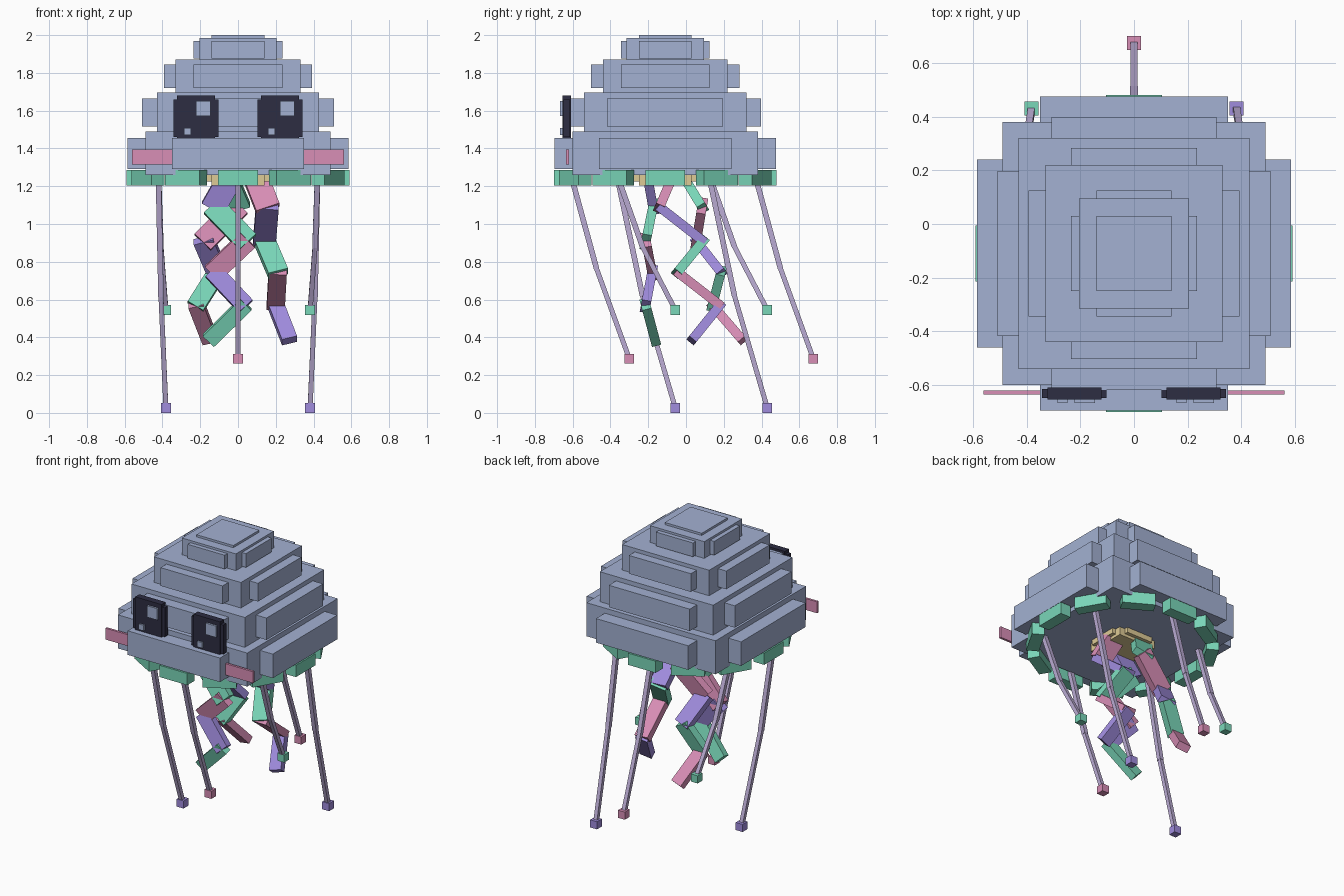
import bpy, math
from mathutils import Vector, Matrix

if "Cube" in bpy.data.objects:
    bpy.data.objects.remove(bpy.data.objects["Cube"])

CY = -0.11  # y of the bell axis


def material(name, r, g, b):
    m = bpy.data.materials.new(name)
    lin = [((c / 255 + 0.055) / 1.055) ** 2.4 for c in (r, g, b)]
    m.diffuse_color = (*lin, 1)
    m.use_nodes = True
    m.node_tree.nodes["Principled BSDF"].inputs["Base Color"].default_value = m.diffuse_color
    return m


BLUE = material("bell_blue", 163, 177, 210)
GREEN = material("mint_green", 122, 215, 185)
PINK = material("pink", 216, 142, 182)
PURPLE = material("violet", 160, 140, 222)
LILAC = material("pale_lilac", 186, 171, 211)
TAN = material("sand", 222, 203, 150)
DARK = material("eye_dark", 45, 45, 66)


def box(name, mat, centre, size, rot=None):
    """Box with given centre, full size and optional 3x3 rotation."""
    bpy.ops.mesh.primitive_cube_add(size=1)
    o = bpy.context.object
    o.name = name
    r = (rot or Matrix.Identity(3)).to_4x4()
    o.data.transform(Matrix.Translation(centre) @ r @ Matrix.Diagonal((*size, 1)))
    o.data.materials.append(mat)
    return o


def span(name, mat, x0, x1, y0, y1, z0, z1):
    return box(name, mat, ((x0 + x1) / 2, (y0 + y1) / 2, (z0 + z1) / 2),
               (x1 - x0, y1 - y0, z1 - z0))


def bar(name, mat, a, b, width, thick, extra=0.0):
    """Box running from a to b, its width kept close to the x axis."""
    a, b = Vector(a), Vector(b)
    d = (b - a).normalized()
    x = Vector((1, 0, 0))
    x = (x - d * x.dot(d)).normalized()
    rot = Matrix((x, d.cross(x), d)).transposed()
    return box(name, mat, (a + b) / 2, (width, thick, (b - a).length + extra), rot)


# Bell: each tier is a core block crossed by two wider, shorter slabs
# core half width, core z range, slab reach, slab half length, slab z range
tiers = [
    (0.49, 1.26, 1.49, 0.586, 0.35, 1.29, 1.455),
    (0.43, 1.48, 1.695, 0.508, 0.307, 1.515, 1.665),
    (0.33, 1.69, 1.87, 0.393, 0.235, 1.72, 1.845),
    (0.205, 1.86, 1.985, 0.235, 0.14, 1.875, 1.97),
]
for i, (c, z0, z1, reach, half, s0, s1) in enumerate(tiers, 1):
    span(f"bell_core_{i}", BLUE, -c, c, CY - c, CY + c, z0, z1)
    span(f"bell_side_slab_{i}", BLUE, -reach, reach, CY - half, CY + half, s0, s1)
    span(f"bell_front_slab_{i}", BLUE, -half, half, CY - reach, CY + reach, s0, s1)
span("bell_cap", BLUE, -0.14, 0.14, CY - 0.14, CY + 0.14, 1.97, 2.0)

# Rim: ring of twelve blocks under the bell
for i in range(12):
    a = i * math.pi / 6
    box(f"rim_block_{i + 1}", GREEN,
        (0.55 * math.cos(a), CY + 0.55 * math.sin(a), 1.245),
        (0.08, 0.21, 0.08), Matrix.Rotation(a, 3, 'Z'))

# Mouth under the bell
span("mouth_core", TAN, -0.14, 0.14, CY - 0.14, CY + 0.14, 1.205, 1.27)
span("mouth_side", TAN, -0.165, 0.165, CY - 0.1, CY + 0.1, 1.225, 1.27)
span("mouth_front", TAN, -0.1, 0.1, CY - 0.165, CY + 0.165, 1.225, 1.27)

# Eyes with highlights, and cheeks
for s, side in ((-1, "left"), (1, "right")):
    x = s * 0.222
    span(f"eye_wide_{side}", DARK, x - 0.12, x + 0.12, -0.648, -0.615, 1.46, 1.66)
    span(f"eye_tall_{side}", DARK, x - 0.1, x + 0.1, -0.655, -0.61, 1.44, 1.68)
    span(f"eye_highlight_{side}", BLUE, x + 0.0, x + 0.077, -0.668, -0.65, 1.572, 1.65)
    span(f"eye_glint_{side}", BLUE, x - 0.064, x - 0.026, -0.668, -0.65, 1.47, 1.508)
    box(f"cheek_{side}", PINK, (s * 0.45, -0.628, 1.355), (0.22, 0.016, 0.078))

# Thin tentacles at six angles, each ending in a cube
tips = [(30, PURPLE, 0.026, 0.62), (90, PINK, 0.287, 0.765),
        (150, GREEN, 0.545, 0.88), (210, PURPLE, 0.026, 0.62),
        (270, PINK, 0.287, 0.765), (330, GREEN, 0.545, 0.88)]
for i, (deg, mat, z_tip, z_mid) in enumerate(tips, 1):
    a = math.radians(deg)
    x, y = 0.487 * math.cos(a), CY - 0.005 + 0.487 * math.sin(a)
    top = (x, y - 0.01, 1.27)
    mid = (x * 0.967, y + 0.128, z_mid)
    tip = (x * 0.905, y + 0.302, z_tip)
    bar(f"tentacle_upper_{i}", LILAC, top, mid, 0.029, 0.029, 0.005)
    bar(f"tentacle_lower_{i}", LILAC, mid, tip, 0.026, 0.026, 0.005)
    box(f"tentacle_tip_{i}", mat, tip, (0.052, 0.052, 0.052))

# Zigzag inner arms: x and y at each joint, shared joint heights
heights = (1.23, 1.09, 0.91, 0.745, 0.57, 0.39)
widths = (0.13, 0.12, 0.108, 0.096, 0.083)
arms = {
    "front": ((-0.05, -0.2), (-0.13, -0.175), (0.045, -0.212), (-0.13, -0.18),
              (0.035, -0.213), (-0.15, -0.165)),
    "right": ((0.1, -0.08), (0.155, -0.14), (0.14, 0.09), (0.21, -0.045),
              (0.2, 0.18), (0.27, 0.035)),
    "left": ((-0.06, 0.0), (0.0, 0.085), (-0.18, 0.055), (-0.11, 0.185),
             (-0.22, 0.14), (-0.15, 0.295)),
}
cycle = {"front": (PURPLE, GREEN, PINK), "right": (PINK, PURPLE, GREEN),
         "left": (GREEN, PINK, PURPLE)}
for side, joints in arms.items():
    pts = [(x, y, z) for (x, y), z in zip(joints, heights)]
    for i in range(5):
        bar(f"arm_{side}_{i + 1}", cycle[side][i % 3], pts[i], pts[i + 1],
            widths[i], 0.05, 0.02)
